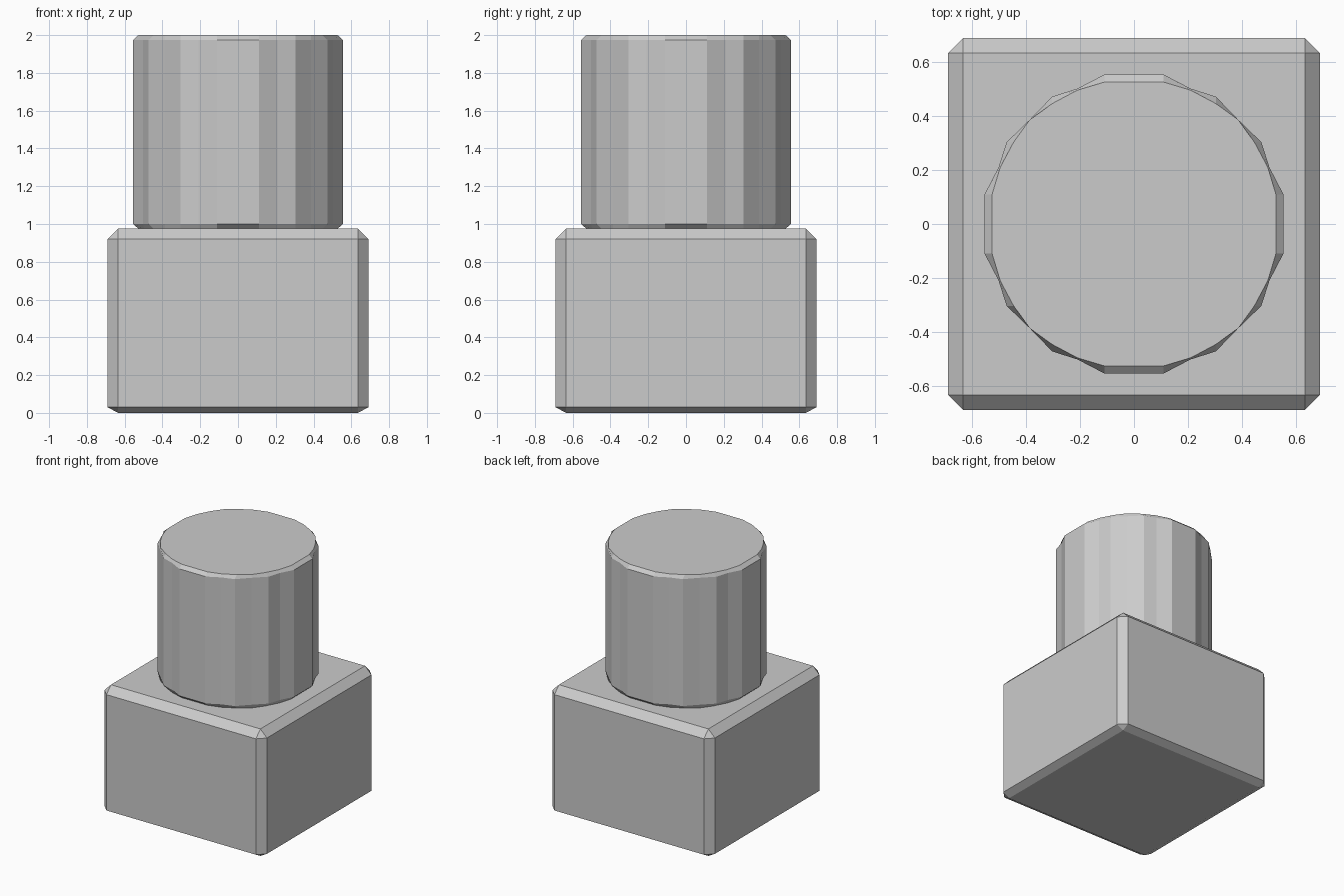
import bpy, bmesh

if "Cube" in bpy.data.objects:
    bpy.data.objects.remove(bpy.data.objects["Cube"], do_unlink=True)

grey = bpy.data.materials.new("light_grey")
grey.use_nodes = True
grey.diffuse_color = (0.6, 0.6, 0.6, 1)
grey.node_tree.nodes["Principled BSDF"].inputs["Base Color"].default_value = grey.diffuse_color


def finish(bm, name):
    bmesh.ops.recalc_face_normals(bm, faces=bm.faces)
    mesh = bpy.data.meshes.new(name)
    bm.to_mesh(mesh)
    bm.free()
    mesh.materials.append(grey)
    obj = bpy.data.objects.new(name, mesh)
    bpy.context.collection.objects.link(obj)
    return obj


# Chamfered square base, with a shallower chamfer underneath
HALF, TOP, CHAMFER = 0.69, 0.975, 0.055
bm = bmesh.new()
bmesh.ops.create_cube(bm, size=1)
for v in bm.verts:
    v.co = (v.co.x * 2 * HALF, v.co.y * 2 * HALF, TOP - 0.5 + v.co.z)
bmesh.ops.bevel(bm, geom=bm.edges[:], offset=CHAMFER, segments=1,
                affect='EDGES', profile=0.5)
for v in bm.verts:
    v.co.z = max(v.co.z, 0)
finish(bm, "base_block")


# Fluted drum: one eighth of the outline, mirrored about the diagonal and turned
def outline(eighth):
    quarter = eighth + [(y, x) for x, y in reversed(eighth[:-1])]
    points = []
    for _ in range(4):
        points += quarter
        quarter = [(y, -x) for x, y in quarter]
    return points


diagonal = (0.387, 0.387)
body = outline([(0.11, 0.555), (0.21, 0.503), (0.304, 0.473), diagonal])
cap = outline([(0.11, 0.527), (0.21, 0.497), (0.304, 0.447), diagonal])

bm = bmesh.new()
rings = [[bm.verts.new((x, y, z)) for x, y in points]
         for points, z in ((cap, TOP), (body, 1.0), (body, 1.975), (cap, 2.0))]
for low, high in zip(rings, rings[1:]):
    for i in range(len(low)):
        bm.faces.new((low[i - 1], low[i], high[i], high[i - 1]))
bm.faces.new(rings[0])
bm.faces.new(rings[-1])
finish(bm, "upper_drum")
